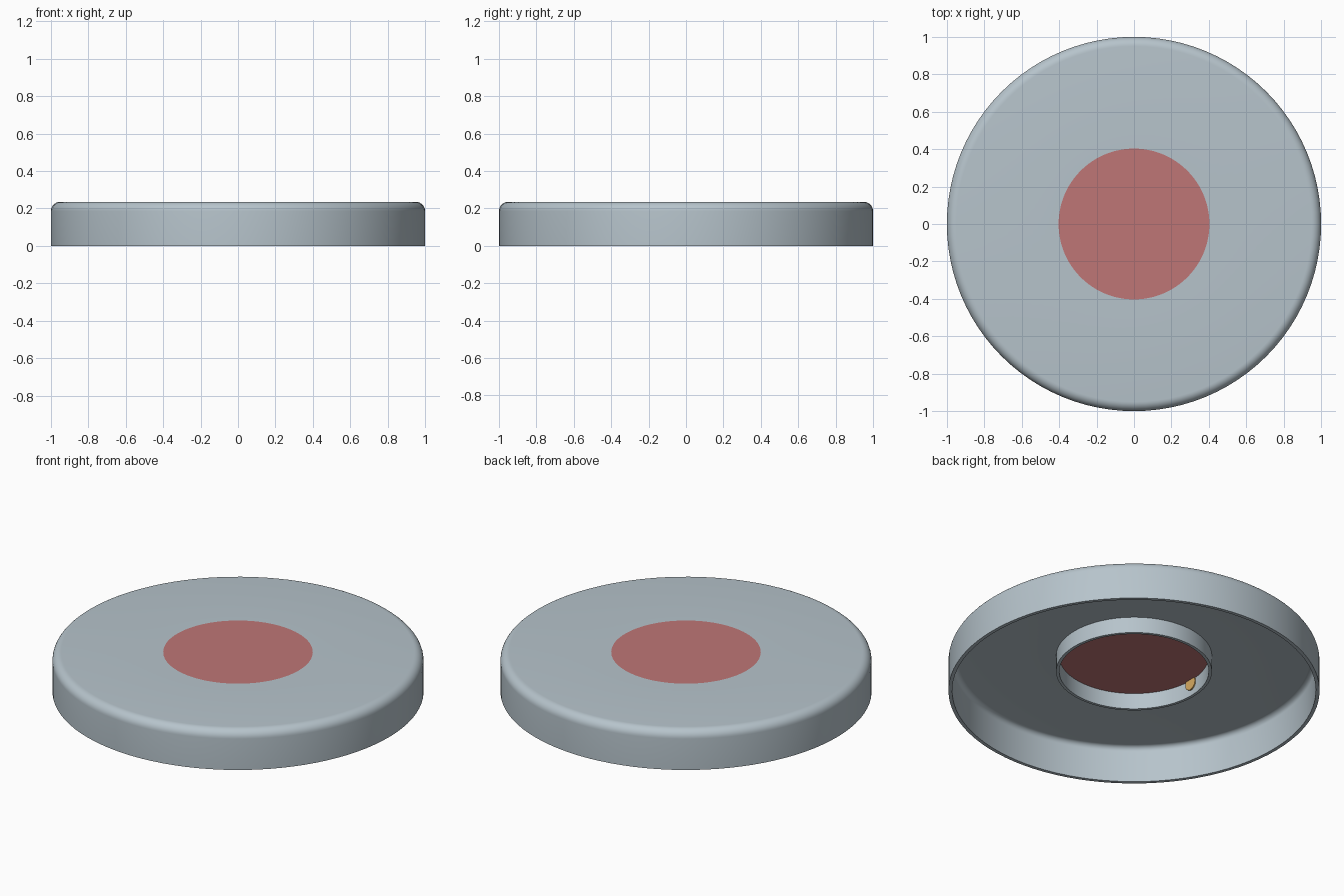
import bpy, bmesh, math
from mathutils import Matrix

if "Cube" in bpy.data.objects:
    bpy.data.objects.remove(bpy.data.objects["Cube"])

SIDES = 96


def material(name, rgb):
    m = bpy.data.materials.new(name)
    m.diffuse_color = (*rgb, 1)
    m.use_nodes = True
    m.node_tree.nodes["Principled BSDF"].inputs["Base Color"].default_value = m.diffuse_color
    return m


grey = material("pale blue grey", (0.47, 0.55, 0.60))
red = material("soft red", (0.52, 0.18, 0.18))
orange = material("amber", (0.68, 0.40, 0.12))


def lathe(name, profile, mat, closed=True):
    """Spin an (r, z) profile around the z axis."""
    bm = bmesh.new()
    verts = [bm.verts.new((r, 0, z)) for r, z in profile]
    pairs = list(zip(verts, verts[1:] + verts[:1]))
    edges = [bm.edges.new(p) for p in (pairs if closed else pairs[:-1])]
    bmesh.ops.spin(bm, geom=verts + edges, axis=(0, 0, 1), cent=(0, 0, 0),
                   angle=math.tau, steps=SIDES, use_merge=True)
    bmesh.ops.remove_doubles(bm, verts=bm.verts, dist=1e-5)
    bmesh.ops.recalc_face_normals(bm, faces=bm.faces)
    return finish(name, bm, mat)


def finish(name, bm, mat):
    me = bpy.data.meshes.new(name)
    bm.to_mesh(me)
    bm.free()
    me.materials.append(mat)
    ob = bpy.data.objects.new(name, me)
    bpy.context.collection.objects.link(ob)
    bpy.ops.object.select_all(action='DESELECT')
    ob.select_set(True)
    bpy.context.view_layer.objects.active = ob
    bpy.ops.object.shade_smooth_by_angle(angle=math.radians(35))
    return ob


def fillet(r, z, radius, reverse=False, n=8):
    """Quarter round from the vertical wall up to the flat top."""
    pts = [(r - radius + radius * math.cos(a), z - radius + radius * math.sin(a))
           for a in (math.pi / 2 * i / n for i in range(n + 1))]
    return pts[::-1] if reverse else pts


TOP, CEILING = 0.235, 0.215

# hollow cap: outer wall, rounded rim, top plate and inner collar in one section
lathe("housing",
      [(1.0, 0.0)] + fillet(1.0, TOP, 0.05)
      + [(0.403, TOP), (0.403, 0.12), (0.42, 0.12), (0.42, CEILING)]
      + fillet(0.98, CEILING, 0.03, reverse=True) + [(0.98, 0.0)], grey)

# flush round button filling the collar
lathe("button", [(0, TOP), (0.403, TOP), (0.403, CEILING), (0, CEILING)], red,
      closed=False)

# small round contact on the inside of the collar
bm = bmesh.new()
bmesh.ops.create_cone(bm, cap_ends=True, segments=24, radius1=0.04, radius2=0.04,
                      depth=0.009,
                      matrix=Matrix.Translation((-0.399, 0, 0.193))
                      @ Matrix.Rotation(math.pi / 2, 4, 'Y'))
finish("contact", bm, orange)
